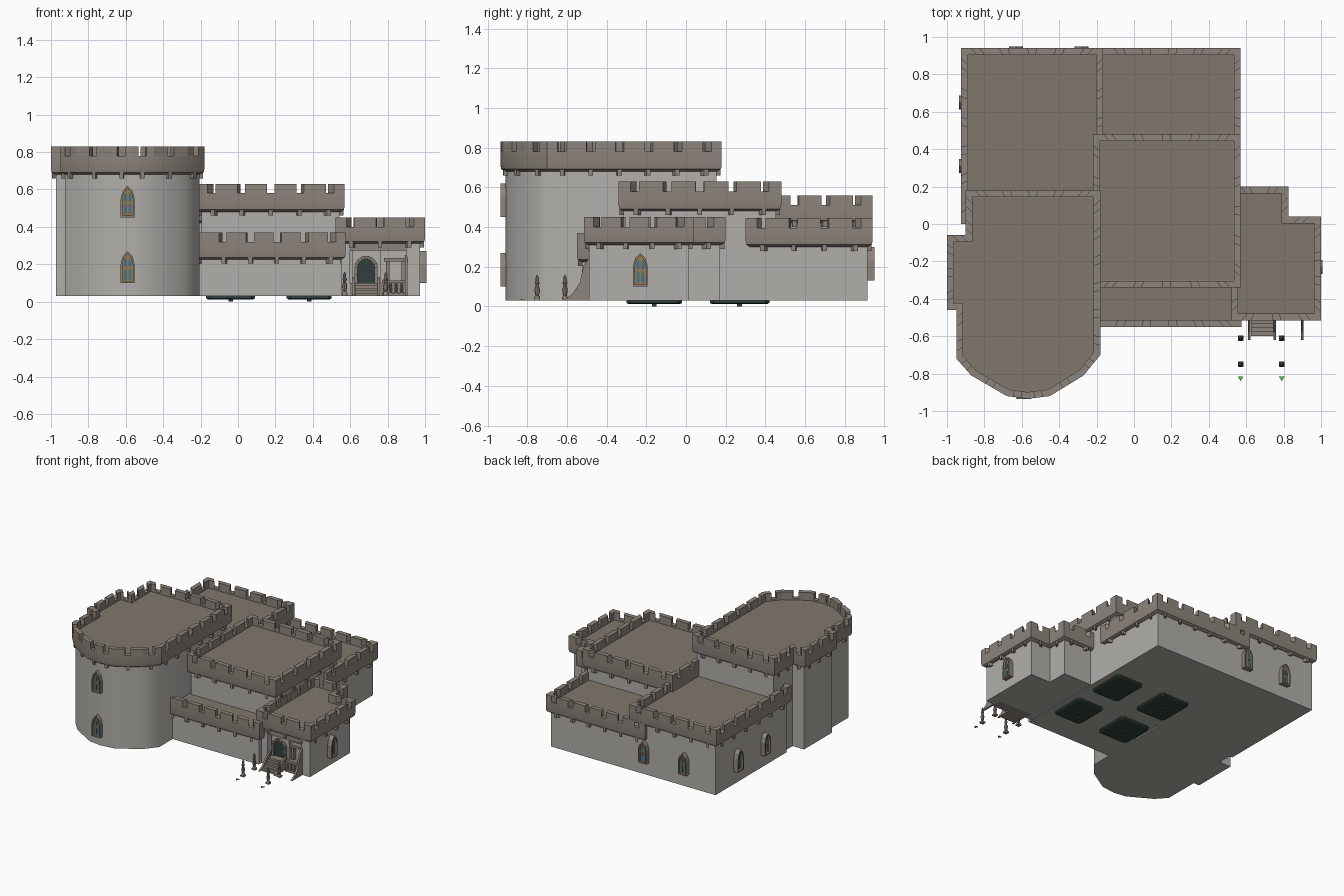
import bpy, bmesh
from math import sin, cos, pi, radians
from mathutils import Vector, Matrix

if "Cube" in bpy.data.objects:
    bpy.data.objects.remove(bpy.data.objects["Cube"])

BASE = 0.03          # underside of the walls
INSET = 0.026        # parapet overhang
THICK = 0.036        # parapet thickness


def material(name, rgb):
    m = bpy.data.materials.new(name)
    m.diffuse_color = (*rgb, 1)
    m.use_nodes = True
    m.node_tree.nodes["Principled BSDF"].inputs["Base Color"].default_value = m.diffuse_color
    return m


WALL = material("plaster", (0.44, 0.43, 0.40))
STONE = material("stone", (0.27, 0.235, 0.205))
ROOF = material("roof", (0.22, 0.185, 0.15))
GOLD = material("gold", (0.32, 0.20, 0.07))
GLASS = material("glass", (0.06, 0.17, 0.27))
DARK = material("dark_green", (0.03, 0.05, 0.045))
GREEN = material("bright_green", (0.05, 0.65, 0.08))


def build(name, pieces, mat, smooth=None):
    """Each piece is a list of equal-length rings, skinned and capped."""
    bm = bmesh.new()
    for rings in pieces:
        vs = [[bm.verts.new(p) for p in r] for r in rings]
        n = len(vs[0])
        for a, b in zip(vs, vs[1:]):
            for i in range(n):
                j = (i + 1) % n
                bm.faces.new((a[i], a[j], b[j], b[i]))
        bm.faces.new(vs[0][::-1])
        bm.faces.new(vs[-1])
    bmesh.ops.recalc_face_normals(bm, faces=bm.faces)
    me = bpy.data.meshes.new(name)
    bm.to_mesh(me)
    bm.free()
    me.materials.append(mat)
    if smooth:
        me.shade_smooth()
        me.set_sharp_from_angle(angle=radians(smooth))
    ob = bpy.data.objects.new(name, me)
    bpy.context.collection.objects.link(ob)
    return ob


def ring(poly, z):
    return [(x, y, z) for x, y in poly]


def inset(poly, d):
    """Mitred inward offset of a counter-clockwise polygon."""
    pts = [Vector(p) for p in poly]
    out = []
    for i, p in enumerate(pts):
        e1 = (p - pts[i - 1]).normalized()
        e2 = (pts[(i + 1) % len(pts)] - p).normalized()
        n1, n2 = Vector((e1.y, -e1.x)), Vector((e2.y, -e2.x))
        out.append(p - d * (n1 + n2) / (1 + n1.dot(n2)))
    return out


def rect(x0, x1, y0, y1):
    return [(x0, y0), (x1, y0), (x1, y1), (x0, y1)]


def box(x0, x1, y0, y1, z0, z1):
    return [ring(rect(x0, x1, y0, y1), z0), ring(rect(x0, x1, y0, y1), z1)]


def segment(outer, inner, i, t0, t1, z0, z1):
    """Block running along edge i between two outlines."""
    j = (i + 1) % len(outer)
    o, n = (lambda t: outer[i].lerp(outer[j], t)), (lambda t: inner[i].lerp(inner[j], t))
    quad = [o(t0), o(t1), n(t1), n(t0)]
    return [ring(quad, z0), ring(quad, z1)]


def block(name, poly, z0, z1, wall=None):
    """Walls, corbels, battlements and roof of one castle block."""
    outer, inner = inset(poly, 0), inset(poly, THICK)
    c_out, c_in = inset(poly, 0.006), inset(poly, INSET + 0.008)
    notch, floor = z1 - 0.05, z1 - 0.065
    build(name + "_walls", [[ring(wall or inset(poly, INSET), z) for z in (BASE, z0 + 0.01)]], WALL, 40)
    build(name + "_parapet", [[ring(inset(poly, INSET - 0.004), z0), ring(inset(poly, 0.004), z0 + 0.012),
          ring(outer, z0 + 0.03), ring(outer, notch), ring(inner, notch), ring(inner, floor)]], STONE, 35)
    build(name + "_roof", [[ring(inset(poly, THICK + 0.001), z) for z in (floor - 0.01, floor + 0.003)]], ROOF)
    merlons, corbels = [], []
    for i in range(len(outer)):
        length = (outer[(i + 1) % len(outer)] - outer[i]).length
        n = 0 if length < 0.1 else max(1, round(length / 0.15))
        start = 0
        for k in range(n):
            t, g, c = (k + 0.5) / n, 0.021 / length, 0.011 / length
            merlons.append(segment(outer, inner, i, start, t - g, notch - 0.002, z1))
            corbels.append(segment(c_out, c_in, i, t - c, t + c, z0 - 0.02, z0 + 0.015))
            start = t + g
        merlons.append(segment(outer, inner, i, start, 1, notch - 0.002, z1))
    build(name + "_merlons", merlons, STONE)
    build(name + "_corbels", corbels, STONE)


# castle blocks: outline, parapet bottom, merlon top
tower = [(-.9, .18), (-.9, -.06), (-1, -.06), (-1, -.46), (-.95, -.46), (-.95, -.72), (-.87, -.81),
         (-.68, -.92), (-.57, -.935), (-.45, -.92), (-.27, -.81), (-.18, -.70), (-.18, .18)]
block("round_front_tower", tower, 0.68, 0.83)
block("back_left_block", rect(-.925, -.165, .0, .94), 0.42, 0.56)
block("back_right_block", rect(-.3, .57, .3, .94), 0.30, 0.445)
block("central_keep", rect(-.22, .57, -.34, .48), 0.48, 0.63)
block("front_gallery", rect(-.3, .575, -.55, -.2), 0.225, 0.37)
porch = [(.52, -.515), (1, -.515), (1, .04), (.825, .04), (.825, .2), (.52, .2)]
porch_wall = [(.55, -.49), (.6, -.49), (.6, -.43), (.9, -.43), (.9, -.49), (.972, -.49),
              (.972, .012), (.797, .012), (.797, .172), (.55, .172)]
block("gatehouse", porch, 0.31, 0.45, porch_wall)


# pointed windows: stone surround, gold mullions, blue panes
def pointed(w, h, cx=0, z=0):
    s = h * 0.6
    pts = [(-w, 0), (w, 0), (w, s), (.7 * w, s + .6 * (h - s)), (0, h), (-.7 * w, s + .6 * (h - s)), (-w, s)]
    return [(x + cx, y + z) for x, y in pts]


def upright(poly, y0, y1):
    return [[(x, y, z) for x, z in poly] for y in (y1, y0)]


frames, golds, panes = [], [], []
# x, y, bottom z, turn about z
for x, y, z, turn in [(-.59, -.90, .45, 0), (-.59, -.90, .10, 0), (.972, -.23, .10, 90),
                      (-.28, .914, .13, 180), (-.63, .914, .13, 180), (-.90, .65, .13, -90), (-.90, .31, .13, -90)]:
    M = Matrix.Translation((x, y, z)) @ Matrix.Rotation(radians(turn), 4, 'Z')
    put = lambda piece: [[M @ Vector(p) for p in r] for r in piece]
    a, b = pointed(.037, .17), pointed(.028, .148, 0, .01)
    for i in range(7):
        j = (i + 1) % 7
        frames.append(put(upright([a[i], a[j], b[j], b[i]], -.036, .03)))
    golds.append(put(upright(b, -.018, .03)))
    for cx in (-.012, .012):
        panes.append(put(upright(pointed(.008, .062, cx, .018), -.021, 0)))
        panes.append(put(upright(pointed(.008, .05, cx, .085), -.021, 0)))
build("window_surrounds", frames, STONE)
build("window_mullions", golds, GOLD)
build("window_panes", panes, GLASS)


# entrance doorway with arch stones
def round_arch(w, h, cx, z, n=9):
    pts = [(cx + w, z), (cx + w, z + (h - w) / 2)]
    pts += [(cx + w * cos(pi * k / n), z + h - w + w * sin(pi * k / n)) for k in range(n + 1)]
    return pts + [(cx - w, z + (h - w) / 2), (cx - w, z)]


DX = .685
big, small = round_arch(.062, .145, DX, .1), round_arch(.045, .128, DX, .1)
stones = []
for i in range(len(big) - 1):
    quad = [big[i], big[i + 1], small[i + 1], small[i]]
    stones.append(upright(quad, -.478 if i % 2 else -.468, -.44))
build("door_arch_stones", stones, STONE)
build("door_panel", [upright(round_arch(.047, .13, DX, .1), -.455, -.43)], DARK)
build("door_surround", [box(.61, .765, -.452, -.43, .05, .29)], WALL)
build("entrance_lintel", [box(.595, .905, -.492, -.43, .275, .315), box(.78, .905, -.475, -.43, .215, .235)], STONE)
build("niche_blocks", [box(.79, .81, -.46, -.43, .11, .215), box(.875, .895, -.46, -.43, .11, .215)], STONE)

# stairs, side cheeks and landing
build("entrance_steps", [box(.625, .745, -.60 + .022 * k, -.44, BASE, .045 + .014 * k) for k in range(5)], STONE)
build("landing", [box(.6, .9, -.49, -.43, BASE, .1)], STONE)
cheek = [(-.62, .03), (-.58, .05), (-.54, .095), (-.515, .12), (-.48, .13), (-.48, .03)]
flare = [(-.62, .03), (-.575, .06), (-.535, .12), (-.515, .21), (-.48, .25), (-.48, .03)]
side = lambda prof, x: [[(xx, y, z) for y, z in prof] for xx in (x - .007, x + .007)]
build("stair_cheeks", [side(cheek, .617), side(cheek, .752)], STONE)
build("flared_buttress", [side(flare, .9)], STONE)


# turned posts and balusters
def turned(x, y, z, r, h, sides=8):
    prof = [(1, 0), (1, .12), (.6, .18), (.95, .4), (.5, .6), (.85, .68), (.5, .78), (.6, .88), (.1, 1)]
    return [[(x + r * f * cos(2 * pi * k / sides), y + r * f * sin(2 * pi * k / sides), z + h * t)
             for k in range(sides)] for f, t in prof]


build("path_posts", [turned(x, y, BASE, .015, .13) for x in (.57, .79) for y in (-.61, -.75)], STONE, 40)
build("path_post_feet", [box(x - .015, x + .015, y - .015, y + .015, BASE, .042)
                         for x in (.57, .79) for y in (-.61, -.75)], STONE)
build("balusters", [turned(x, -.5, .045, .009, .06) for x in (.785, .815, .845, .875)], STONE, 40)
build("balustrade_rails", [box(.77, .9, -.512, -.488, BASE, .046), box(.77, .9, -.512, -.488, .1, .114)], STONE)
build("path_markers", [[ring([(x - .015, -.815), (x, -.84), (x + .015, -.815)], z) for z in (BASE, .034)]
                       for x in (.57, .79)], GREEN)

# four dark pads under the floor
pads, knobs = [], []
for x0, x1 in ((-.17, .09), (.26, .5)):
    for y0, y1 in ((-.3, -.02), (.12, .42)):
        c = .02
        octo = [(x0 + c, y0), (x1 - c, y0), (x1, y0 + c), (x1, y1 - c),
                (x1 - c, y1), (x0 + c, y1), (x0, y1 - c), (x0, y0 + c)]
        pads.append([ring(inset(octo, .01), .012), ring(octo, .018), ring(octo, .034)])
        cx, cy = (x0 + x1) / 2, (y0 + y1) / 2
        knobs.append(box(cx - .012, cx + .012, cy - .012, cy + .012, 0, .014))
build("floor_pads", pads, DARK)
build("floor_pad_knobs", knobs, DARK)
